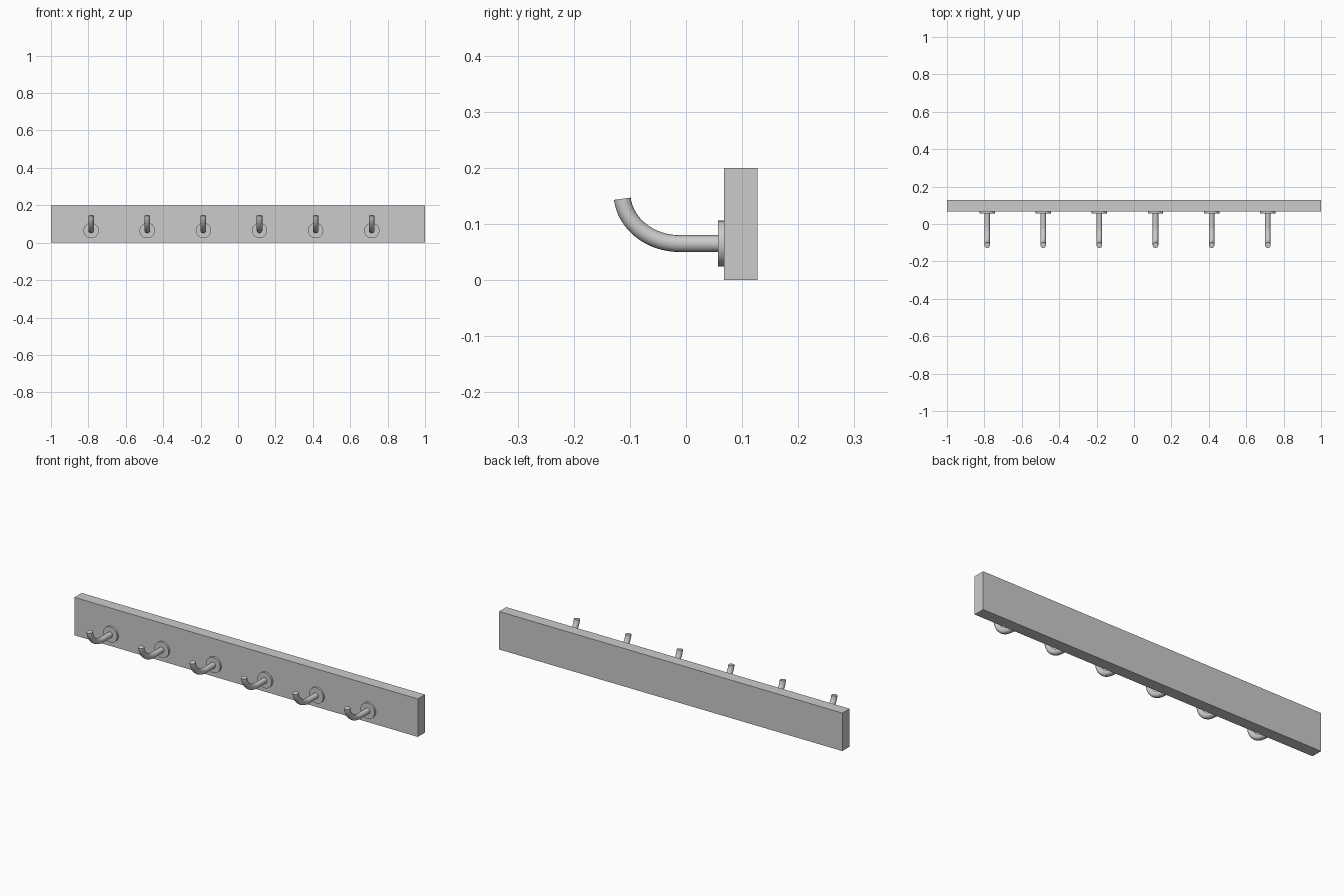
import bpy, math
from mathutils import Vector

if "Cube" in bpy.data.objects:
    bpy.data.objects.remove(bpy.data.objects["Cube"])

HOOK_Z = 0.065


def smooth(obj):
    bpy.ops.object.select_all(action='DESELECT')
    obj.select_set(True)
    bpy.context.view_layer.objects.active = obj
    bpy.ops.object.shade_smooth_by_angle(angle=math.radians(35))


def make_flange(i, x):
    # round mounting plate, slightly sunk into the board
    bpy.ops.mesh.primitive_cylinder_add(vertices=32, radius=0.041, depth=0.012,
                                        location=(x, 0.063, HOOK_Z),
                                        rotation=(math.pi / 2, 0, 0))
    obj = bpy.context.object
    obj.name = f"hook_flange_{i}"
    smooth(obj)


def make_hook(i, x):
    # round bar: straight out of the flange, then curling up
    curve = bpy.data.curves.new(f"hook_{i}", 'CURVE')
    curve.dimensions = '3D'
    curve.bevel_depth = 0.015
    curve.bevel_resolution = 6
    curve.resolution_u = 16
    curve.use_fill_caps = True
    spline = curve.splines.new('BEZIER')
    spline.bezier_points.add(2)
    # y, z of each point followed by its forward tangent (dy, dz)
    path = [(0.06, 0.0, -0.02, 0.0),
            (-0.01, 0.0, -0.056, 0.0),
            (-0.1135, 0.08, -0.006, 0.044)]
    for p, (y, z, dy, dz) in zip(spline.bezier_points, path):
        p.handle_left_type = p.handle_right_type = 'FREE'
        p.co = Vector((x, y, HOOK_Z + z))
        p.handle_right = p.co + Vector((0, dy, dz))
        p.handle_left = p.co - Vector((0, dy, dz))
    obj = bpy.data.objects.new(f"hook_{i}", curve)
    bpy.context.collection.objects.link(obj)
    bpy.ops.object.select_all(action='DESELECT')
    obj.select_set(True)
    bpy.context.view_layer.objects.active = obj
    bpy.ops.object.convert(target='MESH')
    smooth(bpy.context.object)


# back board
bpy.ops.mesh.primitive_cube_add(size=1, location=(0, 0.0975, 0.1))
board = bpy.context.object
board.name = "back_board"
board.scale = (2, 0.06, 0.2)
bpy.ops.object.transform_apply(location=False, rotation=False, scale=True)

# row of six hooks
for n in range(6):
    hook_x = -0.785 + 0.3 * n
    make_flange(n + 1, hook_x)
    make_hook(n + 1, hook_x)
